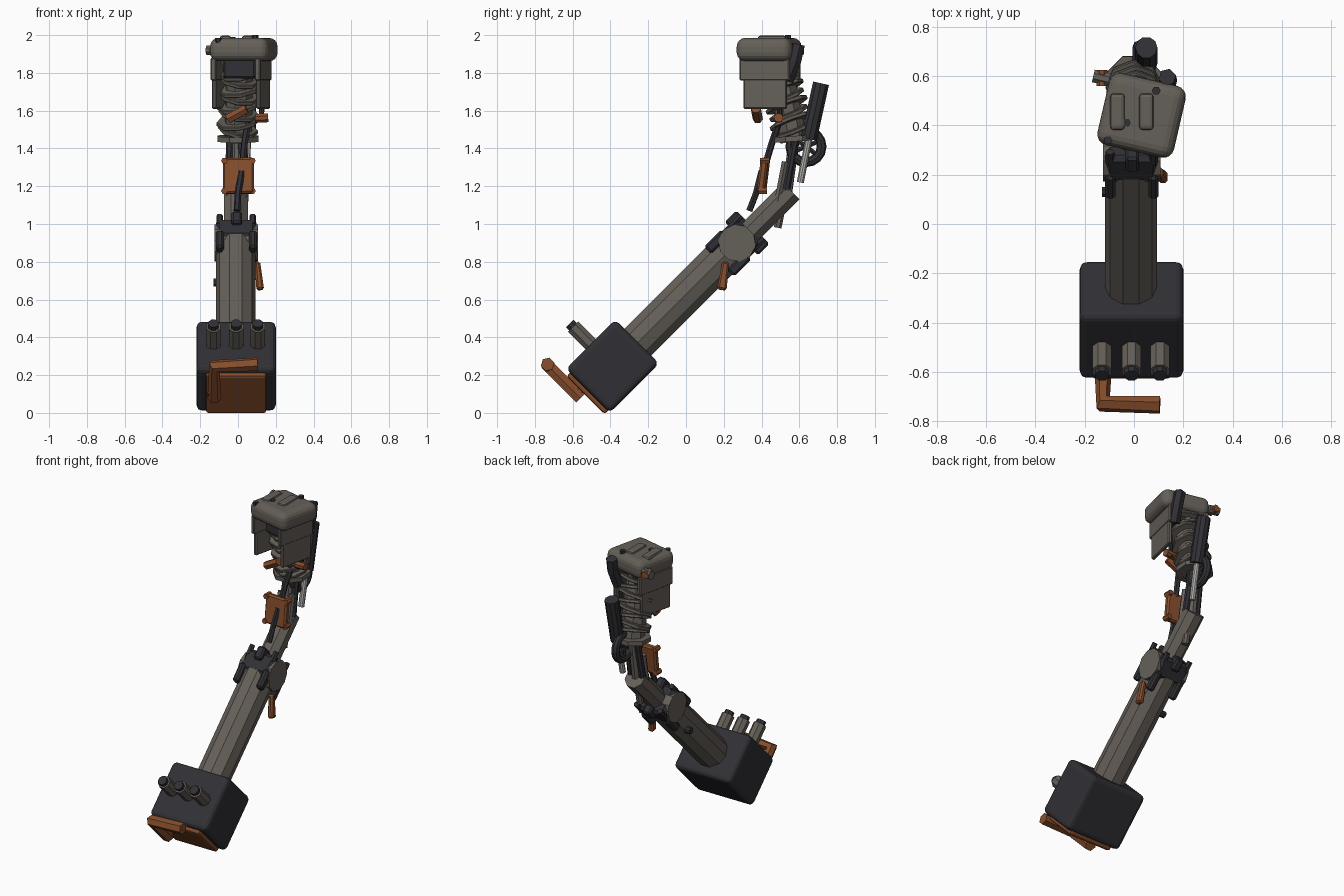
import bpy, bmesh, math
from mathutils import Matrix, Vector

if "Cube" in bpy.data.objects:
    bpy.data.objects.remove(bpy.data.objects["Cube"])


def material(name, rgb):
    m = bpy.data.materials.new(name)
    m.diffuse_color = (*rgb, 1)
    m.use_nodes = True
    m.node_tree.nodes["Principled BSDF"].inputs["Base Color"].default_value = m.diffuse_color
    return m


BROWN = material("warm_grey", (0.13, 0.115, 0.098))
DARK = material("dark_metal", (0.03, 0.03, 0.036))
ORANGE = material("rust_orange", (0.24, 0.075, 0.025))
SILVER = material("silver", (0.45, 0.44, 0.42))
WORLD = Matrix.Identity(4)
# Arm frame: local z runs up the arm, local -y is the upper side
ARM = Matrix.Rotation(math.radians(-45), 4, 'X')
# Head frame: turned about z
HEAD = Matrix.Translation((0.035, 0.44, 0)) @ Matrix.Rotation(math.radians(-13), 4, 'Z')


def finish(bm, name, mat, matrix, bevel=0, segments=1):
    bmesh.ops.recalc_face_normals(bm, faces=bm.faces)
    me = bpy.data.meshes.new(name)
    bm.to_mesh(me)
    bm.free()
    ob = bpy.data.objects.new(name, me)
    bpy.context.collection.objects.link(ob)
    ob.matrix_world = matrix
    me.materials.append(mat)
    if bevel:
        b = ob.modifiers.new("bevel", 'BEVEL')
        b.width, b.segments = bevel, segments
    return ob


def box(name, lo, hi, mat, frame=WORLD, bevel=0, segments=1, rot=(0, 0, 0), taper=1):
    """Box between two corners of a frame, turned about its own centre (degrees)."""
    lo, hi = Vector(lo), Vector(hi)
    bm = bmesh.new()
    bmesh.ops.create_cube(bm, size=1)
    for v in bm.verts:
        v.co = Vector([c * s for c, s in zip(v.co, hi - lo)])
        if v.co.z > 0:
            v.co.x *= taper
            v.co.y *= taper
    m = frame @ Matrix.Translation((lo + hi) / 2)
    for angle, axis in zip(rot, 'XYZ'):
        if angle:
            m = m @ Matrix.Rotation(math.radians(angle), 4, axis)
    return finish(bm, name, mat, m, bevel, segments)


def rod(name, a, b, r, mat, frame=WORLD, sides=8, r2=None, bevel=0):
    """Faceted cylinder from point a to point b."""
    a, b = Vector(a), Vector(b)
    d = b - a
    bm = bmesh.new()
    bmesh.ops.create_cone(bm, cap_ends=True, segments=sides, radius1=r,
                          radius2=r if r2 is None else r2, depth=d.length,
                          matrix=Matrix.Rotation(math.pi / sides, 4, 'Z'))
    m = frame @ Matrix.Translation((a + b) / 2) @ d.to_track_quat('Z', 'Y').to_matrix().to_4x4()
    return finish(bm, name, mat, m, bevel)


def pipe(name, pts, r, mat, frame=WORLD, res=1):
    """Bent rod along a short path."""
    cu = bpy.data.curves.new(name, 'CURVE')
    cu.dimensions = '3D'
    cu.bevel_depth, cu.bevel_resolution, cu.use_fill_caps = r, res, True
    sp = cu.splines.new('POLY')
    sp.points.add(len(pts) - 1)
    for p, co in zip(sp.points, pts):
        p.co = (*co, 1)
    sp.use_smooth = False
    cu.materials.append(mat)
    ob = bpy.data.objects.new(name, cu)
    bpy.context.collection.objects.link(ob)
    ob.matrix_world = frame
    return ob


# Base block with rust plate and crank lever
box("base_block", (-0.22, -0.615, -0.285), (0.20, -0.285, 0.085), DARK, ARM, 0.03, 3)
box("base_plate", (-0.17, -0.585, -0.31), (0.15, -0.30, -0.27), ORANGE, ARM, 0.015, 2)
rod("crank_pivot", (-0.13, -0.48, -0.30), (-0.13, -0.48, -0.35), 0.03, ORANGE, ARM)
pipe("crank_lever", [(-0.125, -0.45, -0.34), (-0.125, -0.69, -0.34), (0.105, -0.70, -0.336)],
     0.037, ORANGE, ARM)

# Three studs on the upper face of the base
for i, x in enumerate((-0.13, -0.01, 0.105)):
    rod(f"stud_{i}", (x, -0.58, -0.1), (x, -0.745, -0.1), 0.041, BROWN, ARM, 8)
    rod(f"stud_cap_{i}", (x, -0.74, -0.1), (x, -0.77, -0.1), 0.03, DARK, ARM, 8)

# Lower arm, elbow collar and upper arm
rod("lower_arm", (-0.012, -0.445, 0.06), (-0.012, -0.445, 0.86), 0.105, BROWN, ARM, 10)
box("elbow_collar", (-0.117, -0.545, 0.78), (0.098, -0.345, 0.92), DARK, ARM, 0.02)
for i, x in enumerate((-0.117, 0.058)):
    for j, y in enumerate((-0.555, -0.385)):
        box(f"collar_tab_{i}{j}", (x, y, 0.69), (x + 0.042, y + 0.055, 0.82), DARK, ARM, 0.012)
        rod(f"collar_bolt_{i}{j}", (x + 0.02, y + 0.025, 0.88), (x + 0.02, y + 0.025, 0.945),
            0.018, DARK, ARM, 6)
box("collar_latch", (-0.035, -0.57, 0.86), (0.02, -0.32, 0.945), DARK, ARM, 0.01)
rod("elbow_disc", (-0.125, -0.445, 0.827), (0.107, -0.445, 0.827), 0.1, BROWN, ARM, 10)
rod("upper_arm", (-0.01, -0.438, 0.85), (-0.01, -0.438, 1.225), 0.068, BROWN, ARM, 8)

# Side details of the lower arm
box("side_lever", (0.09, 0.175, 0.65), (0.13, 0.225, 0.80), ORANGE, WORLD, 0.01, 1, (-8, -6, 0), 0.75)
rod("arm_knob", (-0.09, 0.13, 0.69), (-0.13, 0.13, 0.69), 0.022, DARK)

# Neck: fork plates, struts and small back cylinder
for i, x in enumerate((-0.05, 0.035)):
    rod(f"neck_fork_{i}", (x, 0.485, 1.12), (x, 0.525, 1.33), 0.02, BROWN, WORLD, 6)
    rod(f"neck_strut_{i}", (x, 0.53, 1.18), (x * 0.8, 0.58, 1.46), 0.022, DARK, WORLD, 8)
rod("neck_core", (-0.008, 0.53, 1.14), (-0.005, 0.575, 1.46), 0.03, BROWN, WORLD, 8)
rod("neck_cylinder", (0.0, 0.485, 0.98), (0.0, 0.53, 1.2), 0.022, BROWN, WORLD, 8)

# Rust control box with corner knobs and its two cables
box("control_box", (-0.08, 0.39, 1.16), (0.085, 0.43, 1.35), ORANGE, WORLD, 0.01, 1, (-7, 0, -4))
for i, x in enumerate((-0.072, 0.076)):
    for j, (y, z) in enumerate(((0.405, 1.175), (0.418, 1.335))):
        rod(f"control_knob_{i}{j}", (x, y - 0.025, z), (x, y + 0.025, z), 0.018, ORANGE, WORLD, 6)
pipe("lower_cable", [(-0.005, 0.335, 1.07), (0.0, 0.37, 1.16), (0.02, 0.40, 1.28)], 0.018, DARK)
pipe("upper_cable", [(0.025, 0.425, 1.33), (0.035, 0.455, 1.43), (0.055, 0.495, 1.55)], 0.018, DARK)

# Pivot wheel under the head: ring with lugs
n, k = 16, 8
bm = bmesh.new()
rings = [[bm.verts.new((0.026 * math.sin(b),
                        (0.083 + 0.026 * math.cos(b)) * math.cos(a),
                        (0.083 + 0.026 * math.cos(b)) * math.sin(a)))
          for b in [2 * math.pi * j / k for j in range(k)]]
         for a in [2 * math.pi * i / n for i in range(n)]]
for i in range(n):
    for j in range(k):
        p, q, h = rings[i], rings[(i + 1) % n], (j + 1) % k
        bm.faces.new((p[j], q[j], q[h], p[h]))
finish(bm, "pivot_ring", DARK, Matrix.Translation((0.02, 0.635, 1.41)))
for i in range(3):
    a = i * math.pi / 3 + 0.4
    d = Vector((0, math.cos(a), math.sin(a))) * 0.085
    rod(f"pivot_spoke_{i}", Vector((0.02, 0.635, 1.41)) - d, Vector((0.02, 0.635, 1.41)) + d,
        0.014, DARK, WORLD, 6)

# Piston at the back
rod("piston_body", (0.05, 0.65, 1.45), (0.05, 0.715, 1.745), 0.045, DARK, WORLD, 10)
rod("piston_rod", (0.045, 0.605, 1.22), (0.05, 0.655, 1.47), 0.019, SILVER, WORLD, 10)

# Tilted bellows on its base plate
rod("bellows_base", (0, 0.572, 1.437), (0, 0.57, 1.466), 0.118, BROWN, WORLD, 8)
rod("bellows_core", (0, 0.57, 1.44), (0.01, 0.48, 1.88), 0.075, BROWN, WORLD, 8)
for i in range(9):
    t = i / 8
    c = Vector((0.01 * t, 0.565 - 0.085 * t, 1.5 + 0.35 * t))
    axis = Vector((0.14 * (-1) ** i, -0.36, 0.92)) * 0.011
    rod(f"bellows_ring_{i}", c - axis, c + axis, 0.108 + 0.01 * (i % 2), BROWN, WORLD, 8, bevel=0.004)

# Head: rounded cap, side guards, inner block
box("head_cap", (-0.163, -0.15, 1.862), (0.155, 0.148, 1.985), BROWN, HEAD, 0.045, 4)
for i, x in enumerate((-0.155, 0.085)):
    box(f"guard_upper_{i}", (x, -0.135, 1.76), (x + 0.03, 0.135, 1.88), BROWN, HEAD, 0.006)
    box(f"guard_lower_{i}", (x + 0.003, -0.115, 1.61), (x + 0.027, 0.12, 1.77), BROWN, HEAD, 0.006)
box("head_core", (-0.10, -0.07, 1.77), (0.075, 0.11, 1.88), DARK, HEAD, 0.01)
for i, x in enumerate((-0.067, 0.05)):
    box(f"cap_strip_{i}", (x - 0.03, 0.38, 1.94), (x + 0.03, 0.53, 1.998), BROWN, WORLD, 0.015, 2)
for i, (x, y, z) in enumerate(((0.09, 0.54, 2.0), (-0.03, 0.41, 1.99), (-0.105, 0.34, 1.985))):
    rod(f"cap_bolt_{i}", (x, y, 1.92), (x, y, z), 0.018, DARK, WORLD, 6)

# Back corner lever, side knob and brow piece
pipe("corner_lever", [(0.135, 0.595, 1.95), (0.14, 0.575, 1.86), (0.13, 0.535, 1.76)], 0.036, DARK)
rod("rear_knob_base", (-0.10, 0.585, 1.92), (-0.165, 0.60, 1.92), 0.028, BROWN)
rod("rear_knob", (-0.13, 0.56, 1.92), (-0.13, 0.625, 1.92), 0.024, ORANGE)
rod("front_handle", (-0.055, 0.38, 1.555), (0.045, 0.37, 1.61), 0.027, ORANGE, WORLD, 6)

# Side rod with rust joint
rod("side_rod", (0.12, 0.495, 1.54), (0.135, 0.50, 1.70), 0.014, DARK)
rod("side_joint", (0.09, 0.49, 1.56), (0.16, 0.49, 1.562), 0.025, ORANGE)
